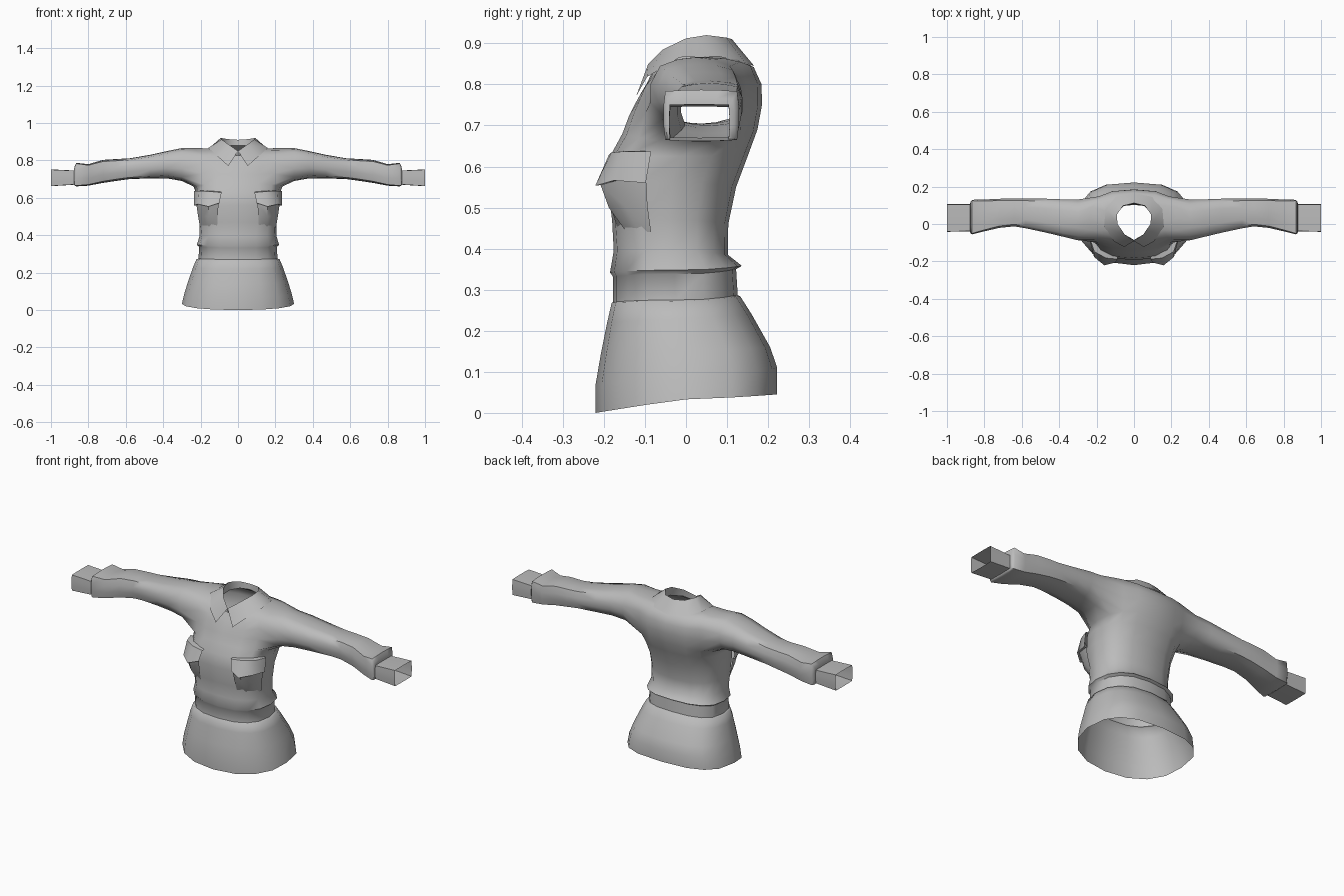
import bpy, math

N = 16  # columns round the torso
grey = bpy.data.materials.new("grey cloth")
grey.diffuse_color = (0.5, 0.5, 0.5, 1)


def make(name, verts, faces, angle=40):
    me = bpy.data.meshes.new(name)
    me.from_pydata(verts, [], faces)
    me.materials.append(grey)
    ob = bpy.data.objects.new(name, me)
    bpy.context.collection.objects.link(ob)
    bpy.ops.object.select_all(action='DESELECT')
    ob.select_set(True)
    bpy.context.view_layer.objects.active = ob
    bpy.ops.object.mode_set(mode='EDIT')
    bpy.ops.mesh.select_all(action='SELECT')
    bpy.ops.mesh.remove_doubles(threshold=0.0005)
    bpy.ops.mesh.normals_make_consistent(inside=False)
    bpy.ops.object.mode_set(mode='OBJECT')
    bpy.ops.object.shade_smooth_by_angle(angle=math.radians(angle))
    return ob


def power(v, p):
    return math.copysign(abs(v) ** p, v)


def torso_ring(hw, yf, yb, zf, zs, zb, pf=.8, pb=.8):
    """Rounded ring with its own front, side and back heights and squareness."""
    pts = []
    for i in range(N):
        a = 2 * math.pi * i / N
        c, s = math.cos(a), math.sin(a)
        p = pb if s > 0 else pf
        blend = abs(s) if zs < .25 else s * s
        z = zs + ((zb if s > 0 else zf) - zs) * blend
        pts.append((hw * power(c, p), (yf + yb) / 2 + (yb - yf) / 2 * power(s, p), z))
    return pts


# half width, front y, back y, front z, side z, back z, front and back squareness
torso = [
    (.300, -.220, .222, .000, .033, .045, .90, .72),
    (.288, -.220, .222, .070, .085, .110, .88, .72),
    (.268, -.208, .205, .140, .150, .160, .85, .75),
    (.240, -.192, .160, .220, .230, .240),
    (.222, -.181, .132, .268, .272, .284),
    (.211, -.178, .126, .270, .275, .287),   # belt, lower edge
    (.208, -.178, .122, .332, .338, .350),   # belt, upper edge
    (.220, -.185, .136, .342, .348, .358),   # blouson overhang
    (.206, -.176, .102, .395, .395, .385),
    (.207, -.180, .103, .470, .470, .460, .70, .8),
    (.214, -.192, .122, .560, .560, .550, .68, .8),
    (.225, -.182, .152, .630, .625, .630, .70, .8),
    (.237, -.155, .174, .680, .660, .690),   # armhole bottom
    (.247, -.138, .185, .725, .735, .750),
    (.250, -.120, .184, .760, .810, .800),
    (.240, -.106, .165, .785, .867, .842),   # shoulder line
    (.165, -.094, .130, .805, .864, .862),
    (.105, -.085, .108, .825, .865, .880),   # neck
]
ARM0, ARM1 = 12, 15
verts, faces = [], []
for r in torso:
    verts += torso_ring(*r)
for r in range(len(torso) - 1):
    for i in range(N):
        j = (i + 1) % N
        from_side = min(abs(i + .5 - k) for k in (0, 8, 16))
        if ARM0 <= r < ARM1 and from_side < 2:
            continue  # armholes
        faces.append((r * N + i, r * N + j, (r + 1) * N + j, (r + 1) * N + i))

# Loop of grid cells round an armhole: (column offset, row)
loop = [(i, 0) for i in range(-2, 3)] + [(2, 1), (2, 2)]
loop += [(i, 3) for i in range(2, -3, -1)] + [(-2, 2), (-2, 1)]
L = len(loop)

# Sleeve: x, front y, back y, bottom z, top z, corner rounding
sleeve = [
    (.300, -.090, .134, .690, .866, .24),
    (.380, -.070, .134, .704, .850, .20),
    (.470, -.048, .137, .704, .830, .18),
    (.580, -.024, .138, .700, .811, .16),
    (.640, -.014, .139, .692, .808, .16),
    (.720, -.022, .136, .680, .803, .14),
    (.800, -.040, .132, .665, .780, .10),
    (.865, -.056, .130, .661, .787, .06),   # turn-back edge
    (.875, -.050, .118, .666, .766, .05),
    (.876, -.040, .106, .670, .746, .03),   # cuff
    (1.00, -.042, .107, .662, .752, .03),
]
for side in (1, -1):
    prev = []
    for i, r in loop:
        col = i % N if side == 1 else (8 - i) % N
        prev.append((ARM0 + r) * N + col)
    for x, y0, y1, z0, z1, k in sleeve:
        start = len(verts)
        for i, r in loop:
            u, v = i / 2, (r - 1.5) / 1.5
            y = (y0 + y1) / 2 + (y1 - y0) / 2 * u * (1 - k * v * v)
            z = (z0 + z1) / 2 + (z1 - z0) / 2 * v * (1 - k * u * u)
            verts.append((side * x, y, z))
        ring = list(range(start, start + L))
        for a in range(L):
            b = (a + 1) % L
            faces.append((prev[a], prev[b], ring[b], ring[a]))
        prev = ring
make("jacket_body", verts, faces, 55)


def strip(name, rows, angle=40):
    """Grid of rows, mirrored over x, as one object."""
    vs, fs = [], []
    w = len(rows[0])
    for side in (1, -1):
        o = len(vs)
        vs += [(side * x, y, z) for row in rows for x, y, z in row]
        for r in range(len(rows) - 1):
            for i in range(w - 1):
                a = o + r * w + i
                fs.append((a, a + 1, a + w + 1, a + w))
    return make(name, vs, fs, angle)


# Folded collar: stand, fold line, outer edge with front points
strip("collar", [
    [(0, -.085, .825), (.06, -.06, .845), (.098, .0, .863), (.09, .06, .872), (.055, .095, .878), (0, .108, .880)],
    [(0, -.092, .850), (.05, -.056, .885), (.088, .0, .912), (.092, .05, .920), (.058, .098, .914), (0, .112, .910)],
    [(.052, -.122, .770), (.105, -.095, .818), (.160, -.015, .866), (.152, .08, .868), (.098, .145, .852), (0, .166, .845)],
])

# Chest pockets: flap, tucked underside, pocket bag blending into the body
strip("chest_pockets", [
    [(.088, -.165, .634), (.150, -.145, .638), (.200, -.110, .638), (.215, -.080, .636)],
    [(.088, -.188, .628), (.150, -.182, .634), (.212, -.148, .637), (.234, -.085, .636)],
    [(.100, -.206, .572), (.158, -.221, .553), (.214, -.176, .566), (.234, -.098, .560)],
    [(.104, -.196, .570), (.158, -.208, .555), (.206, -.168, .566), (.222, -.096, .560)],
    [(.108, -.186, .510), (.158, -.188, .500), (.198, -.150, .505), (.214, -.094, .505)],
    [(.112, -.164, .440), (.155, -.145, .440), (.182, -.115, .440), (.203, -.085, .440)],
], 50)
